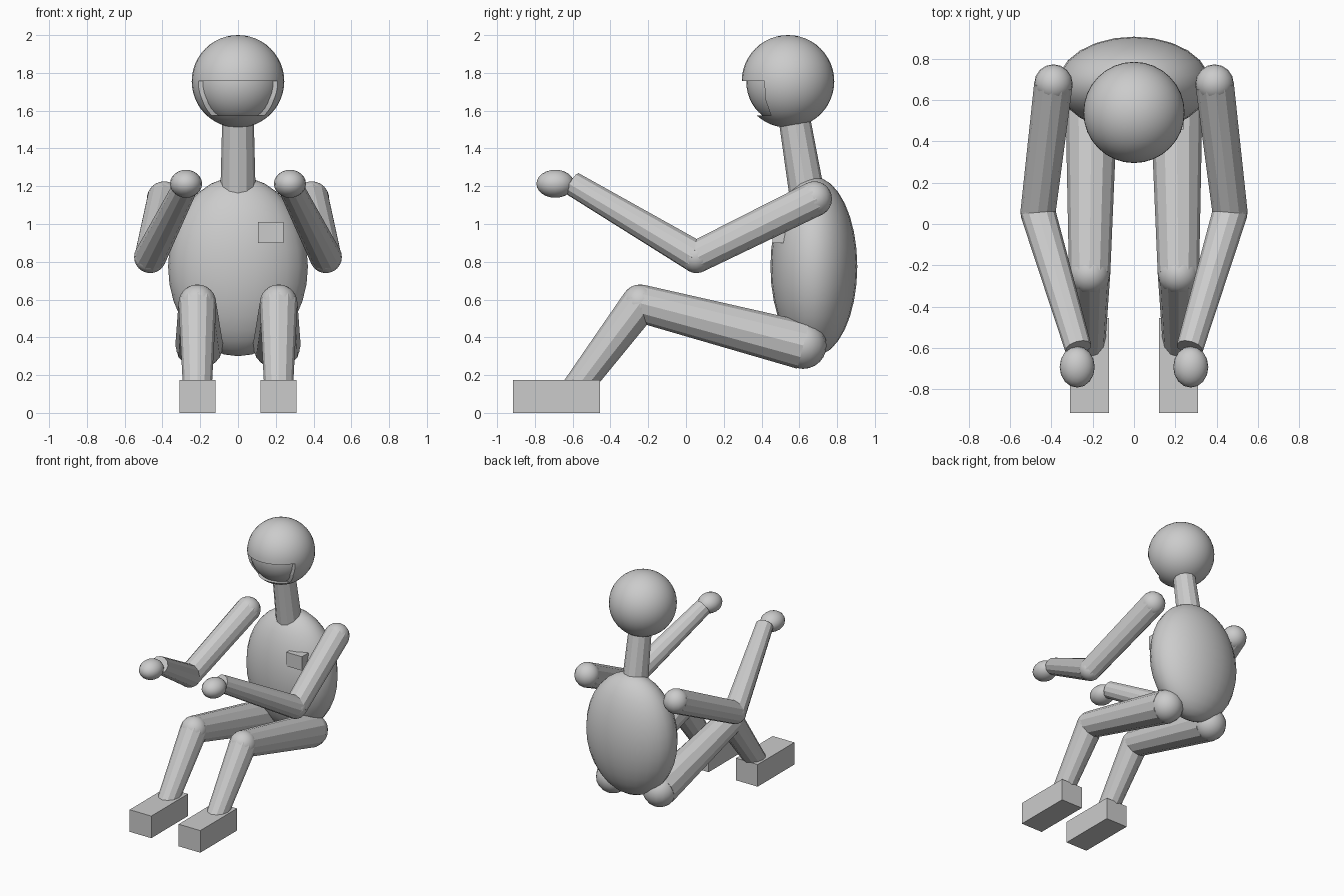
import bpy
import bmesh
from mathutils import Matrix, Vector

cube = bpy.data.objects.get("Cube")
if cube:
    bpy.data.objects.remove(cube, do_unlink=True)

GREY = (0.6, 0.6, 0.6, 1.0)
grey = bpy.data.materials.new("plain_grey")
grey.use_nodes = True
grey.diffuse_color = GREY
grey.node_tree.nodes["Principled BSDF"].inputs["Base Color"].default_value = GREY


def finish(name, bm, smooth=False):
    """Turn a bmesh into a named object with the grey material."""
    bmesh.ops.recalc_face_normals(bm, faces=bm.faces)
    for face in bm.faces:
        face.smooth = smooth
    mesh = bpy.data.meshes.new(name)
    bm.to_mesh(mesh)
    bm.free()
    mesh.materials.append(grey)
    obj = bpy.data.objects.new(name, mesh)
    bpy.context.scene.collection.objects.link(obj)
    return obj


def ellipsoid(name, centre, radii, segments=24, rings=16):
    bm = bmesh.new()
    matrix = Matrix.Translation(centre) @ Matrix.Diagonal((*radii, 1))
    bmesh.ops.create_uvsphere(bm, u_segments=segments, v_segments=rings,
                              radius=1, matrix=matrix)
    return finish(name, bm, True)


def ball(name, centre, radius):
    return ellipsoid(name, centre, (radius,) * 3, 16, 12)


def tube(name, start, end, r_start, r_end):
    """Tapered twelve-sided limb between two points."""
    start, end = Vector(start), Vector(end)
    axis = end - start
    bm = bmesh.new()
    matrix = (Matrix.Translation((start + end) / 2)
              @ axis.to_track_quat('Z', 'Y').to_matrix().to_4x4())
    bmesh.ops.create_cone(bm, cap_ends=True, segments=12, radius1=r_start,
                          radius2=r_end, depth=axis.length, matrix=matrix)
    return finish(name, bm)


def box(name, low, high):
    low, high = Vector(low), Vector(high)
    bm = bmesh.new()
    matrix = Matrix.Translation((low + high) / 2) @ Matrix.Diagonal((*(high - low), 1))
    bmesh.ops.create_cube(bm, size=1, matrix=matrix)
    return finish(name, bm)


# Head with a shallow recess for the lower face
head = ellipsoid("head", (0, 0.54, 1.755), (0.245,) * 3, 32, 24)
bm = bmesh.new()
profile = [(0.2, 1.757), (0.415, 1.757), (0.42, 1.66), (0.45, 1.575), (0.2, 1.575)]
side = bm.faces.new([bm.verts.new((-0.4, y, z)) for y, z in profile])
extruded = bmesh.ops.extrude_face_region(bm, geom=[side])["geom"]
bmesh.ops.translate(bm, vec=(0.8, 0, 0),
                    verts=[v for v in extruded if isinstance(v, bmesh.types.BMVert)])
cutter = finish("face_cutter", bm)
cutter.hide_render = True
cut = head.modifiers.new("face_recess", 'BOOLEAN')
cut.operation = 'DIFFERENCE'
cut.solver = 'EXACT'
cut.object = cutter
bpy.context.view_layer.update()
evaluated = head.evaluated_get(bpy.context.evaluated_depsgraph_get())
carved = bpy.data.meshes.new_from_object(evaluated)
head.modifiers.clear()
head.data = carved
bpy.data.objects.remove(cutter, do_unlink=True)
bpy.context.view_layer.objects.active = head
head.select_set(True)
bpy.ops.object.shade_smooth_by_angle()
head.select_set(False)
ellipsoid("face", (0, 0.547, 1.752), (0.228,) * 3, 32, 24)

# Neck, torso and chest plate
tube("neck", (0, 0.65, 1.1), (0, 0.57, 1.58), 0.095, 0.083)
ellipsoid("torso", (0, 0.677, 0.775), (0.37, 0.23, 0.475))
box("chest_plate", (0.105, 0.458, 0.9), (0.24, 0.54, 1.01))

# Limbs, mirrored left and right
for label, s in (("left", 1), ("right", -1)):
    shoulder = (s * 0.39, 0.68, 1.133)
    elbow = (s * 0.465, 0.055, 0.825)
    wrist = (s * 0.27, -0.6, 1.213)
    ball(label + "_shoulder", shoulder, 0.093)
    tube(label + "_upper_arm", shoulder, elbow, 0.093, 0.085)
    ball(label + "_elbow", elbow, 0.085)
    tube(label + "_forearm", elbow, wrist, 0.085, 0.065)
    ellipsoid(label + "_hand", (s * 0.275, -0.692, 1.213), (0.085, 0.1, 0.074), 16, 12)

    hip = (s * 0.205, 0.62, 0.357)
    knee = (s * 0.215, -0.243, 0.58)
    ankle = (s * 0.215, -0.585, 0.125)
    ball(label + "_hip", hip, 0.124)
    tube(label + "_thigh", hip, knee, 0.127, 0.1)
    ball(label + "_knee", knee, 0.1)
    tube(label + "_shin", knee, ankle, 0.1, 0.076)
    x_low, x_high = sorted((s * 0.12, s * 0.31))
    box(label + "_foot", (x_low, -0.915, 0), (x_high, -0.455, 0.175))
